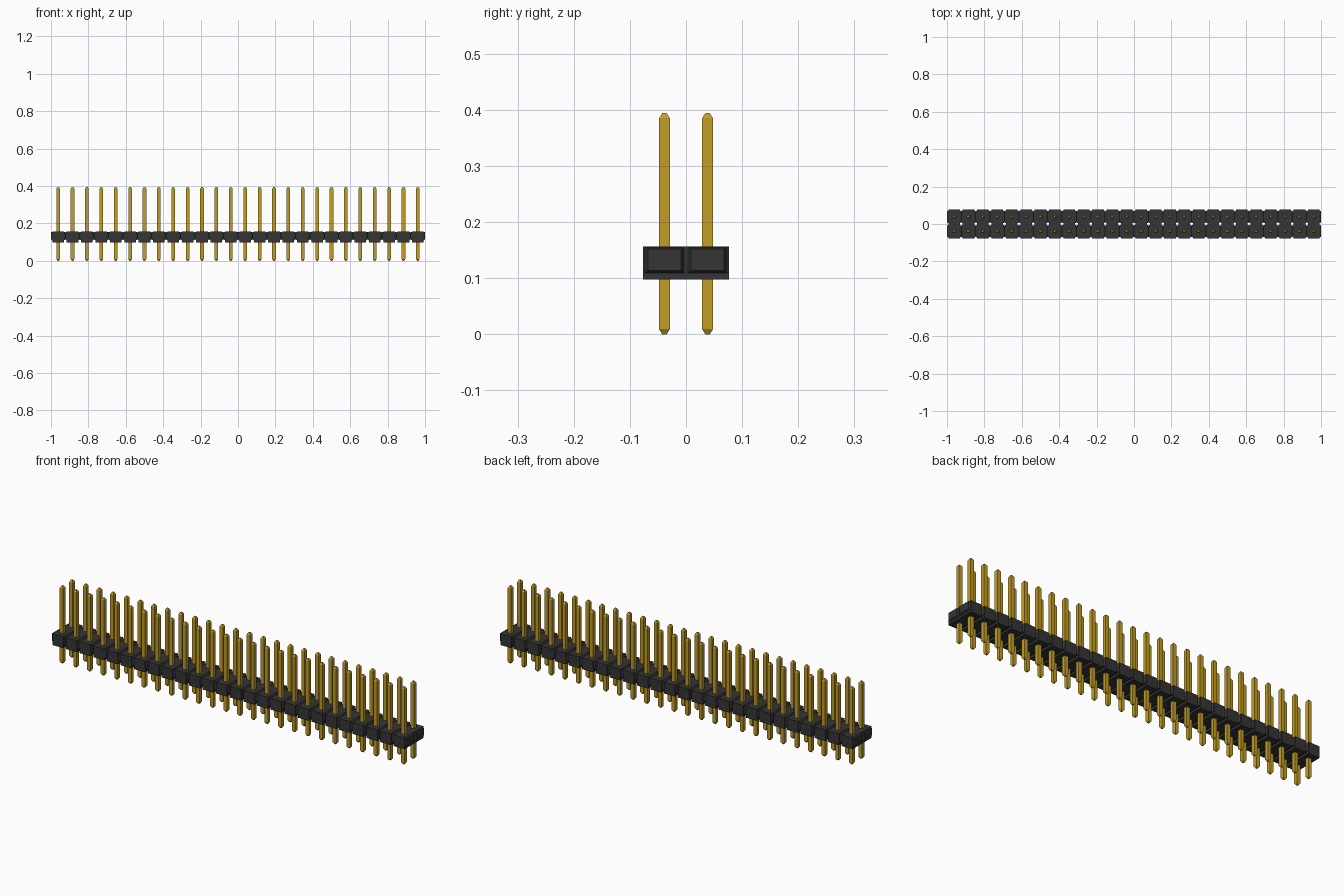
import bpy
import bmesh

cube = bpy.data.objects.get("Cube")
if cube:
    bpy.data.objects.remove(cube, do_unlink=True)

COLUMNS = 26
PITCH = 2 / COLUMNS
HALF = PITCH / 2


def material(name, color, roughness, metallic=0.0):
    mat = bpy.data.materials.new(name)
    mat.use_nodes = True
    mat.diffuse_color = color
    node = mat.node_tree.nodes["Principled BSDF"]
    node.inputs["Base Color"].default_value = color
    node.inputs["Roughness"].default_value = roughness
    node.inputs["Metallic"].default_value = metallic
    return mat


def loft(rings):
    """Join a run of four-cornered rings into a closed solid."""
    bm = bmesh.new()
    loops = [[bm.verts.new(p) for p in ring] for ring in rings]
    for a, b in zip(loops, loops[1:]):
        for i in range(4):
            j = (i + 1) % 4
            bm.faces.new((a[i], a[j], b[j], b[i]))
    bm.faces.new(loops[0])
    bm.faces.new(loops[-1])
    bmesh.ops.recalc_face_normals(bm, faces=bm.faces)
    return bm


def repeat(name, bm, mat):
    """Place the first part and array it along both rows."""
    mesh = bpy.data.meshes.new(name)
    bm.to_mesh(mesh)
    bm.free()
    mesh.materials.append(mat)
    obj = bpy.data.objects.new(name, mesh)
    obj.location = (-1 + HALF, -HALF, 0)
    bpy.context.collection.objects.link(obj)
    for label, count, step in (("columns", COLUMNS, (PITCH, 0, 0)),
                               ("rows", 2, (0, PITCH, 0))):
        mod = obj.modifiers.new(label, "ARRAY")
        mod.count = count
        mod.use_relative_offset = False
        mod.use_constant_offset = True
        mod.constant_offset_displace = step
    return obj


def side_ring(x, half_y, low, high):
    return [(x, -half_y, low), (x, half_y, low),
            (x, half_y, high), (x, -half_y, high)]


def flat_ring(half, z):
    return [(-half, -half, z), (half, -half, z),
            (half, half, z), (-half, half, z)]


black = material("black plastic", (0.035, 0.035, 0.037, 1), 0.6)
gold = material("gold metal", (0.54, 0.34, 0.02, 1), 0.4)

# Housing cell: central slab with a tapered raised pad on each x end
end_profile = [(HALF, 0.0295, 0.114, 0.152),
               (0.031, 0.0345, 0.109, 0.1545),
               (0.031, HALF, 0.098, 0.156)]
rings = [side_ring(-x, *size) for x, *size in end_profile]
rings += [side_ring(x, *size) for x, *size in reversed(end_profile)]
repeat("housing_cells", loft(rings), black)

# Square pins with pointed tips at both ends
pin_profile = [(0.004, 0.0), (0.0096, 0.009), (0.0096, 0.385), (0.004, 0.394)]
repeat("contact_pins", loft([flat_ring(h, z) for h, z in pin_profile]), gold)
